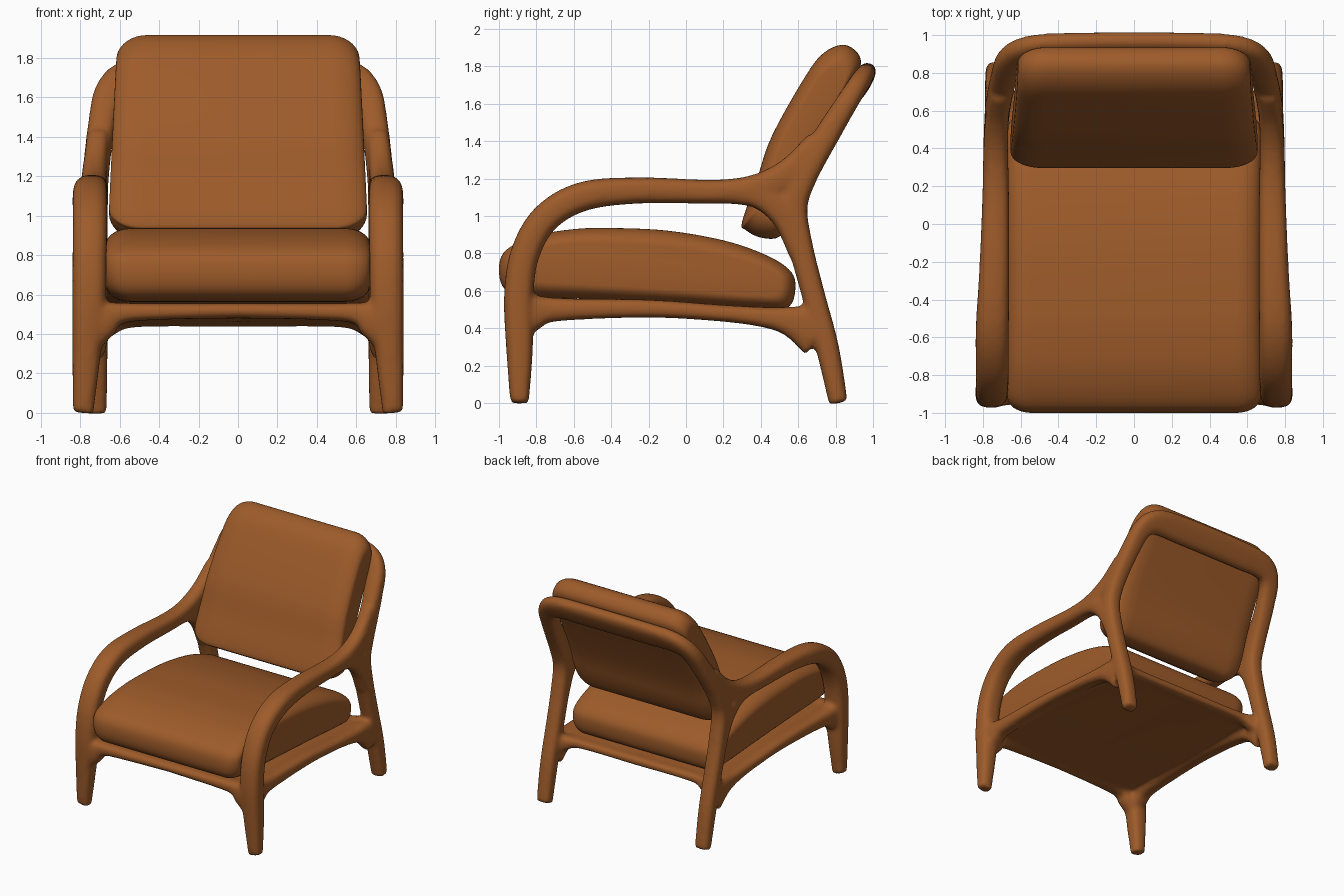
import bpy, bmesh
from math import sin, cos, pi, radians
from mathutils import Vector

cube = bpy.data.objects.get("Cube")
if cube:
    bpy.data.objects.remove(cube, do_unlink=True)

brown = bpy.data.materials.new("warm_brown")
brown.use_nodes = True
brown.diffuse_color = (0.34, 0.105, 0.023, 1)
brown.node_tree.nodes["Principled BSDF"].inputs["Base Color"].default_value = brown.diffuse_color


def spline(points, steps, closed=False):
    """Catmull-Rom samples through points of any dimension."""
    n = len(points)
    pick = (lambda i: points[i % n]) if closed else (lambda i: points[min(max(i, 0), n - 1)])
    out = []
    for i in range(n if closed else n - 1):
        quad = [pick(i + k) for k in (-1, 0, 1, 2)]
        for s in range(steps):
            t = s / steps
            out.append([b + 0.5 * t * (c - a + t * (2 * a - 5 * b + 4 * c - d + t * (3 * (b - c) + d - a)))
                        for a, b, c, d in zip(*quad)])
    if not closed:
        out.append(list(points[-1]))
    return out


def loft(bm, rings):
    """Skin closed rings of points and cap both ends."""
    loops = [[bm.verts.new(p) for p in ring] for ring in rings]
    for lo, hi in zip(loops, loops[1:]):
        for i in range(len(lo)):
            j = (i + 1) % len(lo)
            bm.faces.new((lo[i], lo[j], hi[j], hi[i]))
    bm.faces.new(loops[0][::-1])
    bm.faces.new(loops[-1])


def sweep(bm, stations, ref, sides=24, power=0.72):
    """Rounded bar through (x, y, z, half size along ref, half size across)."""
    path = spline(stations, 6)
    centres = [Vector(p[:3]) for p in path]
    ref, rings = Vector(ref), []
    for i, p in enumerate(path):
        tangent = (centres[min(i + 1, len(path) - 1)] - centres[max(i - 1, 0)]).normalized()
        u = (ref - tangent * ref.dot(tangent)).normalized()
        v = tangent.cross(u)
        ring = []
        for k in range(sides):
            c, s = cos(2 * pi * k / sides), sin(2 * pi * k / sides)
            c = abs(c) ** power * (1 if c > 0 else -1)
            s = abs(s) ** power * (1 if s > 0 else -1)
            ring.append(centres[i] + u * c * p[3] + v * s * p[4])
        rings.append(ring)
    loft(bm, rings)


def finish(bm, name):
    bmesh.ops.recalc_face_normals(bm, faces=bm.faces)
    mesh = bpy.data.meshes.new(name)
    bm.to_mesh(mesh)
    bm.free()
    mesh.materials.append(brown)
    obj = bpy.data.objects.new(name, mesh)
    bpy.context.collection.objects.link(obj)
    return obj


def cushion(name, outline, half_width, corner, inset_long, inset_thick, tilt, taper=0.0):
    """Side outline (y, z) lofted across x, shrinking toward both ends."""
    loop = [Vector(p) for p in spline(outline, 5, closed=True)]
    lows = [min(p[k] for p in loop) for k in (0, 1)]
    highs = [max(p[k] for p in loop) for k in (0, 1)]
    mid = (Vector(lows) + Vector(highs)) / 2
    along = Vector((cos(tilt), sin(tilt)))
    across = Vector((-along.y, along.x))
    local = [((p - mid).dot(along), (p - mid).dot(across)) for p in loop]
    long_half = max(abs(a) for a, b in local)
    thick_half = max(abs(b) for a, b in local)
    angles = [radians(a) for a in range(0, 91, 10)]
    stations = [(-(half_width - corner + corner * sin(a)), 1 - cos(a)) for a in reversed(angles)]
    stations += [(-x, f) for x, f in reversed(stations)]
    rings = []
    for x, f in stations:
        ring = []
        for a, b in local:
            q = mid + along * a * (1 - f * inset_long / long_half) + across * b * (1 - f * inset_thick / thick_half)
            ring.append((x * (1 - taper * a / long_half), q.x, q.y))
        rings.append(ring)
    bm = bmesh.new()
    loft(bm, rings)
    obj = finish(bm, name)
    bpy.ops.object.select_all(action='DESELECT')
    bpy.context.view_layer.objects.active = obj
    obj.select_set(True)
    bpy.ops.object.shade_smooth_by_angle(angle=radians(40))
    return obj


# Frame: one half from swept bars, mirrored and fused into a carved form
frame = bmesh.new()
SIDE, BACK, UP = (1, 0, 0), (0, 0.87, -0.49), (0, 0, 1)

# Front leg flowing into the armrest, then up into the back post
front_leg = [(0.785, -0.89, 0, 0.052, 0.05), (0.768, -0.89, 0.3, 0.072, 0.072),
             (0.755, -0.895, 0.57, 0.085, 0.078), (0.752, -0.86, 0.8, 0.087, 0.078),
             (0.75, -0.75, 0.99, 0.088, 0.078), (0.75, -0.55, 1.105, 0.088, 0.078),
             (0.74, -0.25, 1.137, 0.08, 0.07), (0.732, 0.15, 1.13, 0.071, 0.064)]
sweep(frame, front_leg + [(0.732, 0.38, 1.15, 0.066, 0.075), (0.725, 0.56, 1.235, 0.062, 0.08),
                          (0.71, 0.7, 1.4, 0.055, 0.06)], SIDE)
# Lower branch of the armrest into the back leg
sweep(frame, [(0.732, 0.15, 1.13, 0.068, 0.06), (0.732, 0.38, 1.115, 0.066, 0.072),
              (0.73, 0.53, 1.0, 0.064, 0.075), (0.725, 0.61, 0.8, 0.06, 0.06)], SIDE)
# Back leg, back post and wide top rail
sweep(frame, [(0.725, 0.815, 0, 0.05, 0.06), (0.725, 0.755, 0.3, 0.062, 0.064),
              (0.725, 0.675, 0.6, 0.062, 0.065), (0.725, 0.61, 0.85, 0.066, 0.066),
              (0.725, 0.575, 1.05, 0.075, 0.066), (0.72, 0.63, 1.22, 0.075, 0.067),
              (0.69, 0.77, 1.46, 0.066, 0.07), (0.645, 0.875, 1.63, 0.058, 0.08),
              (0.53, 0.925, 1.705, 0.055, 0.1), (0.3, 0.935, 1.715, 0.054, 0.11),
              (-0.03, 0.937, 1.717, 0.054, 0.112)], BACK)
# Side rail flaring into both legs
sweep(frame, [(0.745, -0.9, 0.47, 0.075, 0.15), (0.74, -0.8, 0.49, 0.07, 0.095),
              (0.735, -0.68, 0.5, 0.065, 0.062), (0.73, -0.2, 0.505, 0.062, 0.048),
              (0.725, 0.2, 0.48, 0.062, 0.045), (0.725, 0.45, 0.455, 0.062, 0.058),
              (0.725, 0.58, 0.43, 0.062, 0.09), (0.725, 0.7, 0.38, 0.06, 0.14)], SIDE)
# Front and rear rails
sweep(frame, [(-0.03, -0.885, 0.518, 0.038, 0.06), (0.4, -0.885, 0.513, 0.042, 0.062),
              (0.6, -0.885, 0.505, 0.055, 0.066), (0.68, -0.89, 0.475, 0.1, 0.07),
              (0.76, -0.89, 0.45, 0.15, 0.07)], UP)
sweep(frame, [(-0.03, 0.63, 0.47, 0.035, 0.05), (0.5, 0.63, 0.47, 0.035, 0.05),
              (0.64, 0.65, 0.455, 0.06, 0.055), (0.74, 0.68, 0.43, 0.11, 0.06)], UP)
# Closed seat base
sweep(frame, [(0.34, -0.9, 0.515, 0.37, 0.035), (0.34, -0.2, 0.505, 0.37, 0.035),
              (0.34, 0.63, 0.47, 0.37, 0.03)], SIDE, power=0.4)

chair_frame = finish(frame, "chair_frame")
chair_frame.modifiers.new("mirror", 'MIRROR').use_mirror_merge = False
fuse = chair_frame.modifiers.new("fuse", 'REMESH')
fuse.mode = 'VOXEL'
fuse.voxel_size = 0.016
fuse.use_smooth_shade = True
soften = chair_frame.modifiers.new("soften", 'SMOOTH')
soften.factor = 0.5
soften.iterations = 8

# Seat cushion, domed and falling toward the back
cushion("seat_cushion",
        [(-1.0, 0.72), (-0.96, 0.82), (-0.8, 0.895), (-0.6, 0.93), (-0.4, 0.936), (-0.1, 0.922),
         (0.2, 0.87), (0.42, 0.795), (0.55, 0.715), (0.585, 0.63), (0.55, 0.515), (0.4, 0.505),
         (0, 0.53), (-0.5, 0.555), (-0.85, 0.57), (-0.97, 0.61)],
        0.67, 0.13, 0.08, 0.09, radians(-5))

# Back cushion, leaning and slightly narrower at the top
cushion("back_cushion",
        [(0.3, 0.97), (0.38, 1.2), (0.46, 1.43), (0.64, 1.75), (0.74, 1.875), (0.85, 1.915),
         (0.93, 1.85), (0.91, 1.74), (0.76, 1.45), (0.64, 1.2), (0.57, 1.0), (0.5, 0.89),
         (0.4, 0.885), (0.32, 0.925)],
        0.635, 0.16, 0.13, 0.07, radians(61), 0.03)
